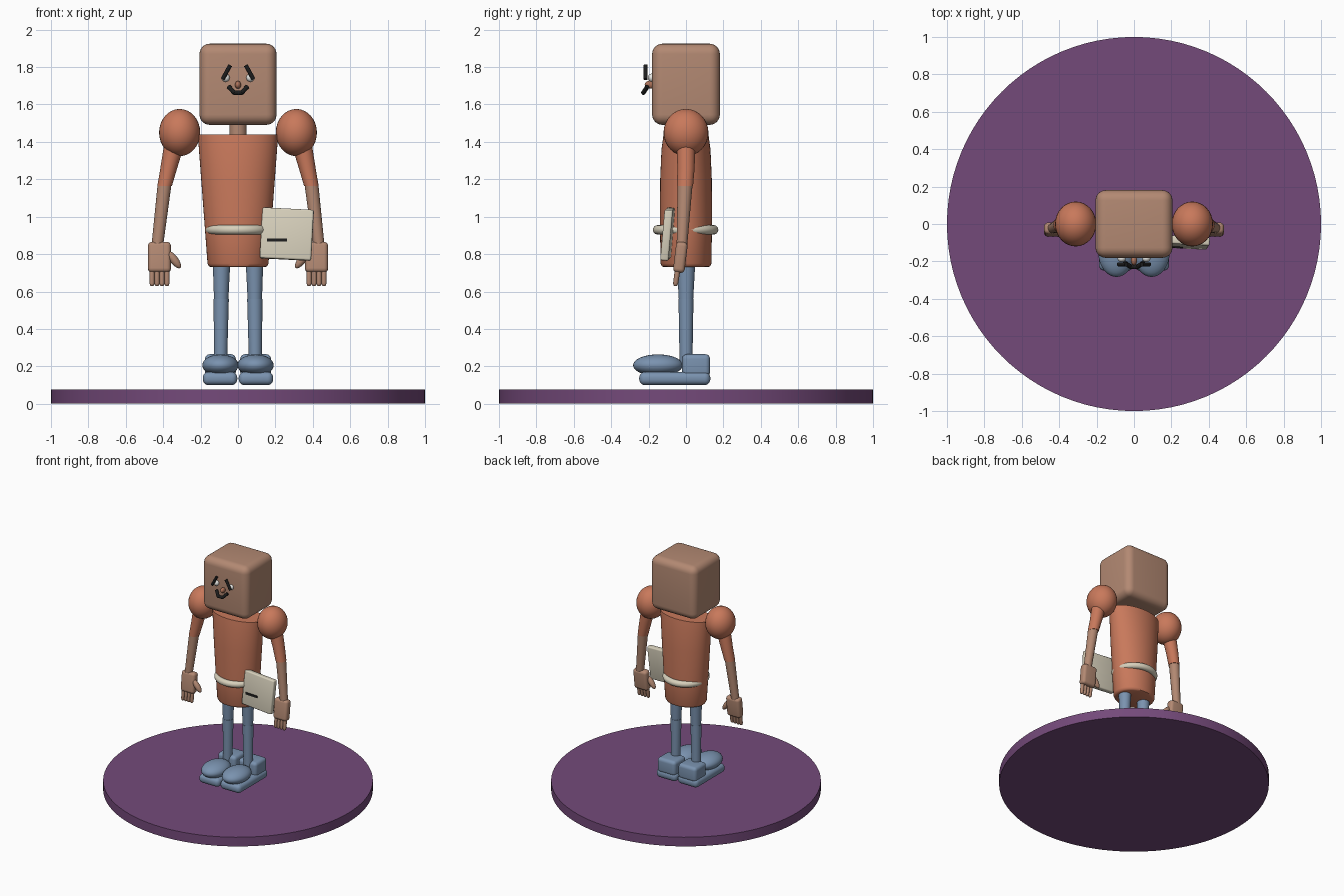
import bpy, bmesh, math
from mathutils import Matrix, Vector, Euler

if "Cube" in bpy.data.objects:
    bpy.data.objects.remove(bpy.data.objects["Cube"])


def material(name, rgb):
    m = bpy.data.materials.new(name)
    m.diffuse_color = (*rgb, 1)
    m.use_nodes = True
    m.node_tree.nodes["Principled BSDF"].inputs["Base Color"].default_value = m.diffuse_color
    return m


SKIN = material("tan", (0.45, 0.25, 0.17))
CORAL = material("coral", (0.58, 0.19, 0.105))
BLUE = material("dusty_blue", (0.195, 0.29, 0.43))
PURPLE = material("purple", (0.175, 0.068, 0.195))
CREAM = material("cream", (0.68, 0.63, 0.50))
BLACK = material("black", (0.012, 0.012, 0.012))
WHITE = material("white", (0.85, 0.85, 0.82))
NOSE = material("nose_brown", (0.42, 0.17, 0.10))


def finish(name, bm, mat, angle=40):
    bmesh.ops.recalc_face_normals(bm, faces=bm.faces)
    mesh = bpy.data.meshes.new(name)
    bm.to_mesh(mesh)
    bm.free()
    mesh.shade_smooth()
    mesh.set_sharp_from_angle(angle=math.radians(angle))
    mesh.materials.append(mat)
    ob = bpy.data.objects.new(name, mesh)
    bpy.context.collection.objects.link(ob)
    return ob


def loft(name, rings, mat, n=32):
    """Closed skin over horizontal ellipses given as (x, y, z, rx, ry)."""
    bm = bmesh.new()
    loops = []
    for x, y, z, rx, ry in rings:
        loops.append([bm.verts.new((x + rx * math.cos(2 * math.pi * i / n),
                                    y + ry * math.sin(2 * math.pi * i / n), z))
                      for i in range(n)])
    for a, b in zip(loops, loops[1:]):
        for i in range(n):
            j = (i + 1) % n
            bm.faces.new((a[i], a[j], b[j], b[i]))
    bm.faces.new(loops[0])
    bm.faces.new(loops[-1])
    return finish(name, bm, mat)


def box(name, loc, size, bevel, mat, rot=(0, 0, 0), segments=5):
    bm = bmesh.new()
    bmesh.ops.create_cube(bm, size=1)
    bmesh.ops.scale(bm, vec=size, verts=bm.verts)
    if bevel:
        bmesh.ops.bevel(bm, geom=bm.edges[:], offset=bevel, segments=segments,
                        profile=0.5, affect='EDGES')
    bm.transform(Matrix.Translation(loc) @ Euler(rot).to_matrix().to_4x4())
    return finish(name, bm, mat)


def ball(name, loc, radii, mat, rot=(0, 0, 0), n=32):
    bm = bmesh.new()
    bmesh.ops.create_uvsphere(bm, u_segments=n, v_segments=n // 2, radius=1)
    bmesh.ops.scale(bm, vec=radii, verts=bm.verts)
    bm.transform(Matrix.Translation(loc) @ Euler(rot).to_matrix().to_4x4())
    return finish(name, bm, mat)


def bars(name, points, r, mat):
    """Round bars joining consecutive points."""
    bm = bmesh.new()
    pts = [Vector(p) for p in points]
    for p, q in zip(pts, pts[1:]):
        d = q - p
        turn = d.to_track_quat('Z', 'Y').to_matrix().to_4x4()
        bmesh.ops.create_cone(bm, cap_ends=True, segments=12, radius1=r, radius2=r,
                              depth=d.length + r * 0.6,
                              matrix=Matrix.Translation((p + q) / 2) @ turn)
    return finish(name, bm, mat)


# Display base
loft("base_disc", [(0, 0, 0, 1, 1), (0, 0, 0.075, 1, 1)], PURPLE, 96)

# Head, neck and torso
box("head", (0, 0, 1.708), (0.412, 0.362, 0.434), 0.055, SKIN, segments=6)
loft("neck", [(0, 0, 1.42, 0.046, 0.046), (0, 0, 1.52, 0.046, 0.046)], SKIN)
loft("torso", [(0, 0, 0.73, 0.145, 0.118), (0, 0, 0.735, 0.155, 0.129),
               (0, 0, 0.75, 0.163, 0.136), (0, 0, 0.95, 0.178, 0.139),
               (0, 0, 1.2, 0.197, 0.138), (0, 0, 1.36, 0.209, 0.131),
               (0, 0, 1.44, 0.215, 0.12)], CORAL, 48)

# Face
ball("nose", (0, -0.195, 1.705), (0.016, 0.026, 0.021), NOSE, n=16)
bars("mouth", [(-0.048, -0.208, 1.693), (-0.02, -0.228, 1.663),
               (0.02, -0.228, 1.663), (0.048, -0.208, 1.693)], 0.012, BLACK)

for s, side in ((-1, "left"), (1, "right")):
    ball(side + "_eye", (s * 0.066, -0.184, 1.743), (0.022, 0.02, 0.022), WHITE, n=16)
    bars(side + "_brow", [(s * 0.043, -0.216, 1.807), (s * 0.081, -0.216, 1.738)],
         0.011, BLACK)

    # Arm
    ball(side + "_shoulder", (s * 0.312, 0, 1.45), (0.11, 0.12, 0.126), CORAL)
    loft(side + "_upper_arm", [(s * 0.392, -0.005, 1.165, 0.039, 0.043),
                               (s * 0.37, 0, 1.26, 0.045, 0.046),
                               (s * 0.342, 0, 1.38, 0.054, 0.05)], CORAL)
    loft(side + "_forearm", [(s * 0.432, -0.022, 0.84, 0.031, 0.028),
                             (s * 0.393, -0.005, 1.17, 0.037, 0.04)], SKIN)

    # Hand with four fingers and a thumb
    box(side + "_palm", (s * 0.42, -0.03, 0.783), (0.122, 0.062, 0.165), 0.022, SKIN,
        (-0.12, 0, 0))
    for i in range(4):
        x = s * (0.38 + 0.0265 * i)
        loft(side + "_finger", [(x, -0.056, 0.629, 0.005, 0.005),
                                (x, -0.056, 0.634, 0.011, 0.011),
                                (x, -0.055, 0.645, 0.014, 0.014),
                                (x, -0.043, 0.73, 0.014, 0.015)], SKIN, 12)
    ball(side + "_thumb", (s * 0.342, -0.04, 0.77), (0.022, 0.022, 0.056), SKIN,
         (0, s * 0.65, 0), 20)

    # Leg
    loft(side + "_thigh", [(s * 0.09, 0, 0.55, 0.038, 0.038),
                           (s * 0.088, 0, 0.76, 0.047, 0.05)], BLUE)
    loft(side + "_shin", [(s * 0.093, 0, 0.2, 0.034, 0.034),
                          (s * 0.09, 0, 0.56, 0.041, 0.04)], BLUE)

    # Shoe
    box(side + "_sole", (s * 0.096, -0.06, 0.135), (0.184, 0.38, 0.07), 0.03, BLUE)
    box(side + "_heel", (s * 0.094, 0.054, 0.205), (0.165, 0.15, 0.12), 0.026, BLUE)
    ball(side + "_toe", (s * 0.094, -0.15, 0.206), (0.097, 0.133, 0.058), BLUE)

# Belt
bpy.ops.mesh.primitive_torus_add(major_segments=64, minor_segments=16,
                                 major_radius=0.15, minor_radius=0.025,
                                 location=(0, -0.002, 0.93))
belt = bpy.context.object
belt.name = "belt"
belt.data.shade_smooth()
belt.data.materials.append(CREAM)

# Pouch hung on the belt, with a dark slot on its front
tilt = (-0.09, 0.05, -0.05)
centre = Vector((0.261, -0.098, 0.907))
box("pouch", centre, (0.275, 0.044, 0.272), 0.01, CREAM, tilt, 3)
slot = centre + Euler(tilt).to_matrix() @ Vector((-0.05, -0.024, -0.037))
box("pouch_slot", slot, (0.108, 0.009, 0.016), 0, BLACK, (-0.09, 0, -0.05))
